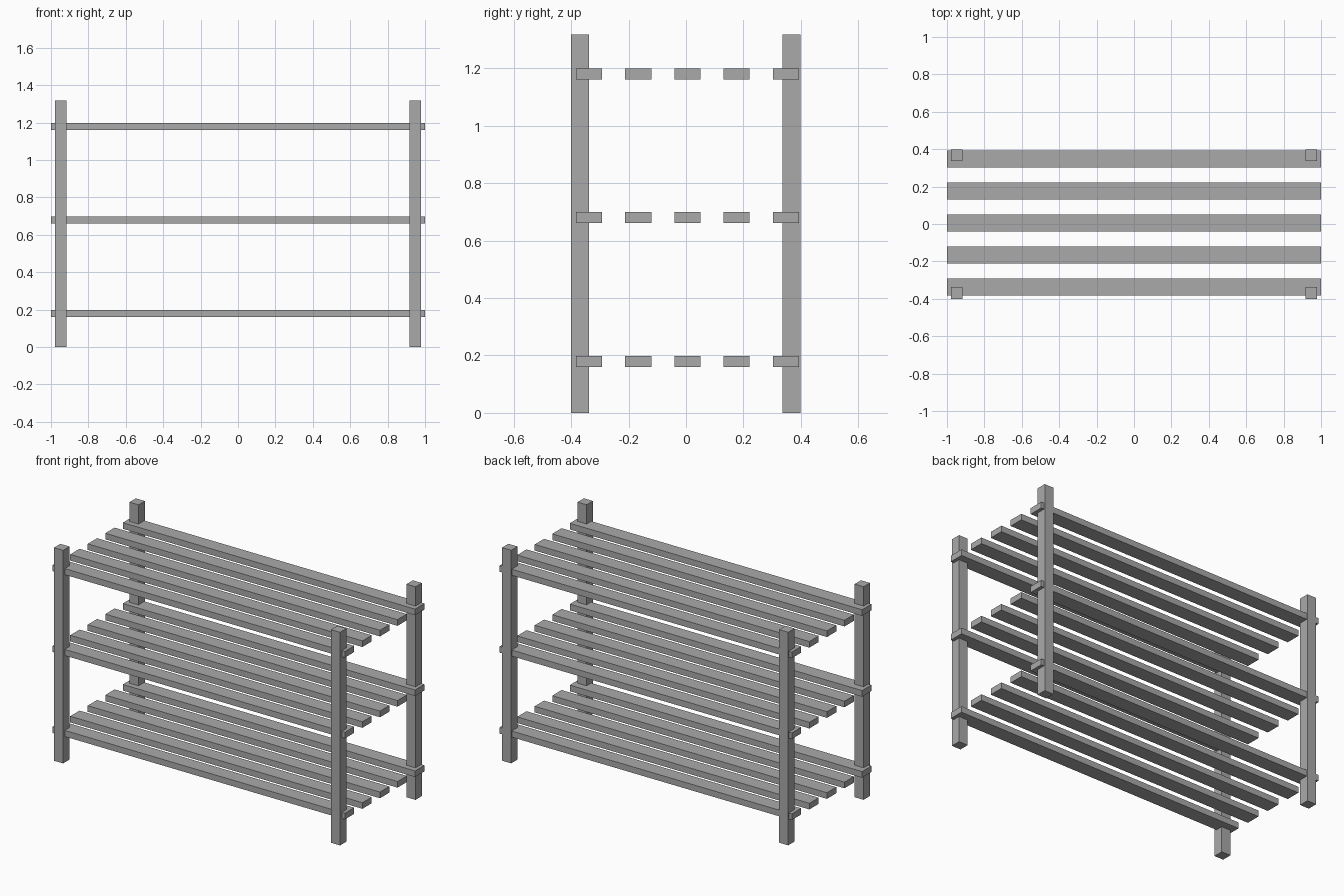
import bpy

if "Cube" in bpy.data.objects:
    bpy.data.objects.remove(bpy.data.objects["Cube"])

grey = bpy.data.materials.new("plain grey")
grey.diffuse_color = (0.4, 0.4, 0.4, 1)
grey.use_nodes = True
grey.node_tree.nodes["Principled BSDF"].inputs["Base Color"].default_value = grey.diffuse_color


def box(name, lo, hi):
    """Box from its lower to its upper corner."""
    bpy.ops.mesh.primitive_cube_add(size=1, location=[(a + b) / 2 for a, b in zip(lo, hi)])
    ob = bpy.context.object
    ob.name = name
    ob.scale = [b - a for a, b in zip(lo, hi)]
    bpy.ops.object.transform_apply(location=False, rotation=False, scale=True)
    ob.data.materials.append(grey)
    return ob


# Four corner posts
POST = 0.062
for x, side in ((-0.948, "left"), (0.948, "right")):
    for y0, depth in ((-0.4, "front"), (0.337, "back")):
        box(f"{depth}_{side}_post", (x - POST / 2, y0, 0), (x + POST / 2, y0 + POST, 1.318))

# Three shelves of five slats, running past the posts at both ends
for shelf, top in enumerate((0.198, 0.699, 1.199)):
    for i in range(5):
        y = 0.005 + (i - 2) * 0.1715
        box(f"shelf_{shelf + 1}_slat_{i + 1}", (-1, y - 0.0455, top - 0.038), (1, y + 0.0455, top))
